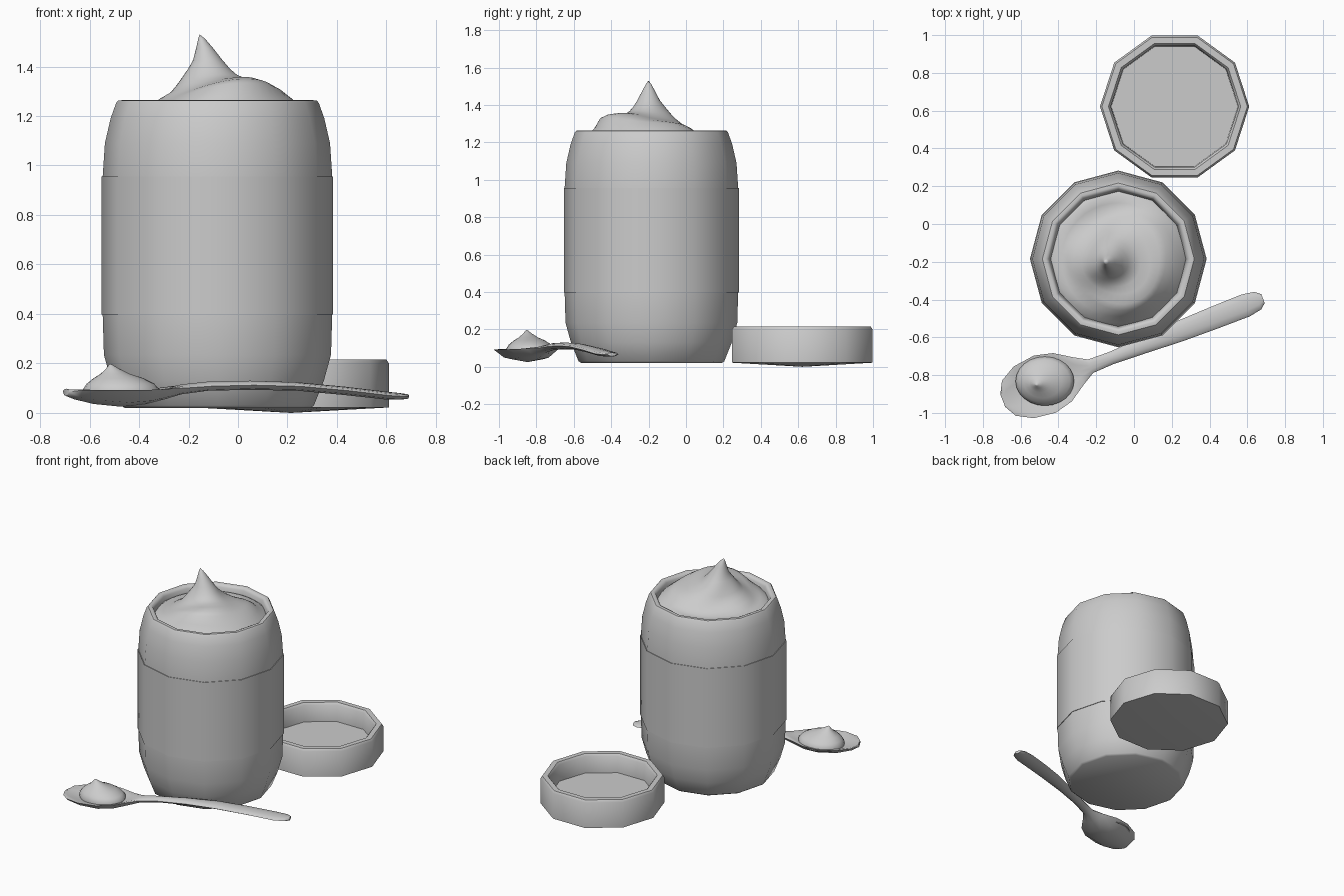
import bpy, bmesh, math
from mathutils import Vector


def loft(name, rings, cap_start=True, cap_end=True, angle=42):
    """Skin a list of equal-length point rings into one smooth-by-angle object."""
    bm = bmesh.new()
    loops = [[bm.verts.new(p) for p in ring] for ring in rings]
    n = len(loops[0])
    for a, b in zip(loops, loops[1:]):
        for i in range(n):
            j = (i + 1) % n
            bm.faces.new((a[i], a[j], b[j], b[i]))
    if cap_start:
        bm.faces.new(loops[0][::-1])
    if cap_end:
        bm.faces.new(loops[-1])
    bmesh.ops.remove_doubles(bm, verts=bm.verts, dist=1e-5)
    bmesh.ops.recalc_face_normals(bm, faces=bm.faces)
    me = bpy.data.meshes.new(name)
    bm.to_mesh(me)
    bm.free()
    ob = bpy.data.objects.new(name, me)
    bpy.context.collection.objects.link(ob)
    bpy.ops.object.select_all(action='DESELECT')
    ob.select_set(True)
    bpy.context.view_layer.objects.active = ob
    bpy.ops.object.shade_smooth_by_angle(angle=math.radians(angle))
    return ob


def circle(cx, cy, rx, ry, z, n):
    return [(cx + rx * math.cos(2 * math.pi * i / n),
             cy + ry * math.sin(2 * math.pi * i / n), z) for i in range(n)]


def lathe(name, cx, cy, profile, n, **kw):
    return loft(name, [circle(cx, cy, r, r, z, n) for r, z in profile], **kw)


JX, JY = -0.083, -0.185

# Jar body, twelve-sided with rounded shoulder, rim and inner wall
lathe("jar", JX, JY, [
    (0.375, 0.02), (0.39, 0.03), (0.43, 0.13), (0.459, 0.235), (0.464, 0.40),
    (0.464, 0.955), (0.455, 1.09), (0.432, 1.19), (0.41, 1.252), (0.402, 1.262),
    (0.385, 1.264), (0.372, 1.258), (0.366, 1.245), (0.358, 1.22), (0.355, 1.15)], 12)

# Label band wrapped around the jar
lathe("label", JX, JY, [(0.462, 0.397), (0.468, 0.397), (0.468, 0.955), (0.462, 0.955)],
      12, cap_start=False, cap_end=False)

# Whipped filling: ring = centre x, radius, height, tilt of the swirl
swirl = [(-0.083, 0.358, 1.215, 0.0), (-0.083, 0.335, 1.235, 0.008),
         (-0.083, 0.30, 1.25, 0.03), (-0.083, 0.262, 1.275, 0.055),
         (-0.085, 0.23, 1.292, 0.053), (-0.09, 0.18, 1.31, 0.042),
         (-0.105, 0.14, 1.333, 0.02), (-0.115, 0.11, 1.36, 0.008),
         (-0.118, 0.085, 1.39, 0.0), (-0.122, 0.06, 1.425, 0.0),
         (-0.135, 0.034, 1.475, 0.0), (-0.147, 0.014, 1.512, 0.0),
         (-0.155, 0.0, 1.53, 0.0)]
N = 40
rings = []
for k, (cx, r, z, tilt) in enumerate(swirl):
    ring = []
    cy = JY - 0.015 * min(1, k / 8)
    for i in range(N):
        t = 2 * math.pi * i / N
        wave = math.cos(3 * t + 16 * r) * (0.15 * tilt)
        rr = r * (1 + (0.04 * math.cos(3 * t + 14 * r) if 2 < k < 9 else 0))
        ring.append((cx + rr * math.cos(t), cy + rr * math.sin(t),
                     z + tilt * math.cos(t + math.radians(48)) + wave))
    rings.append(ring)
loft("cream_swirl", rings, cap_start=False, cap_end=False, angle=50)

# Upturned ten-sided lid
lathe("lid", 0.215, 0.622, [
    (0.0, 0.0), (0.395, 0.022), (0.395, 0.20), (0.385, 0.215), (0.35, 0.215),
    (0.338, 0.20), (0.335, 0.085), (0.0, 0.085)], 10, cap_start=False, cap_end=False)

# Spoon: stations = distance, half width, rim height, top centre, bottom centre
stations = [(0.0, 0.035, 0.085, 0.098, 0.068), (0.035, 0.10, 0.092, 0.085, 0.055),
            (0.12, 0.147, 0.092, 0.068, 0.036), (0.24, 0.162, 0.092, 0.06, 0.025),
            (0.34, 0.137, 0.094, 0.068, 0.034), (0.43, 0.078, 0.098, 0.095, 0.055),
            (0.50, 0.038, 0.10, 0.115, 0.075), (0.62, 0.034, 0.108, 0.127, 0.09),
            (0.80, 0.043, 0.112, 0.13, 0.093), (1.00, 0.055, 0.107, 0.124, 0.09),
            (1.20, 0.06, 0.09, 0.107, 0.073), (1.38, 0.062, 0.07, 0.087, 0.055),
            (1.45, 0.05, 0.066, 0.08, 0.054), (1.48, 0.025, 0.066, 0.076, 0.056)]
start = Vector((-0.695, -0.935, 0))
along = Vector((math.cos(math.radians(21.4)), math.sin(math.radians(21.4)), 0))
side = Vector((-along.y, along.x, 0))
rings = []
for s, w, edge, top, bot in stations:
    c = start + along * s
    section = [(1, edge), (0.85, edge + 0.25 * (top - edge) + 0.004), (0.45, edge + 0.8 * (top - edge)),
               (0, top), (-0.45, edge + 0.8 * (top - edge)),
               (-0.85, edge + 0.25 * (top - edge) + 0.004), (-1, edge),
               (-0.6, edge + 0.75 * (bot - edge)), (0, bot), (0.6, edge + 0.75 * (bot - edge))]
    rings.append([c + side * (w * f) + Vector((0, 0, z)) for f, z in section])
loft("spoon", rings, angle=60)

# Dollop in the spoon bowl, peak leaning to the tip
dollop = [(1.0, 0.075), (1.0, 0.095), (0.88, 0.118), (0.65, 0.14),
          (0.38, 0.158), (0.16, 0.18), (0.05, 0.194), (0.0, 0.198)]
rings = []
for f, z in dollop:
    lean = (1 - f) ** 1.3
    rings.append(circle(-0.472 - 0.045 * lean, -0.832 - 0.02 * lean, 0.155 * f, 0.13 * f, z, 24))
loft("spoon_dollop", rings, cap_end=False, angle=50)
